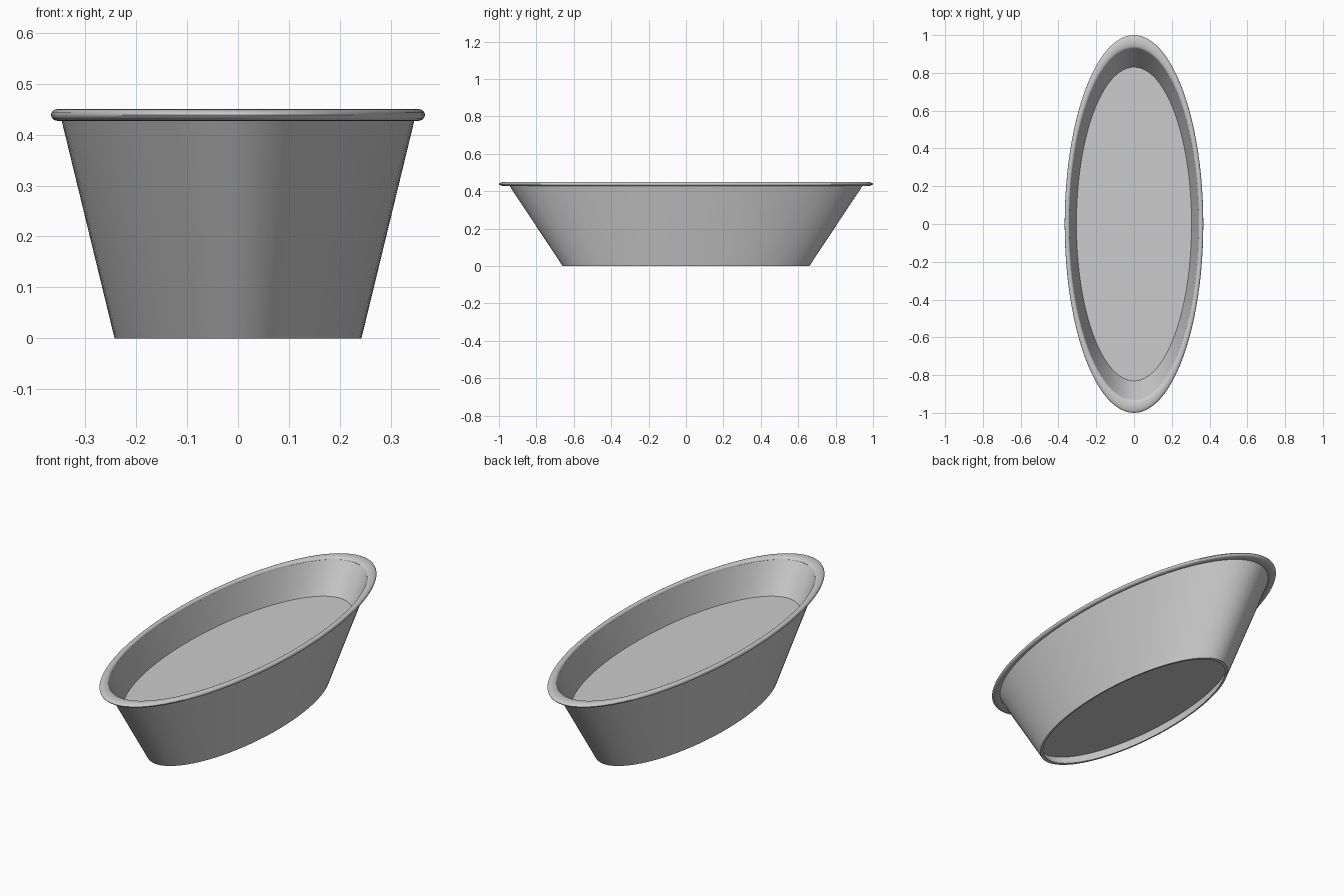
import bpy, bmesh
from math import sin, cos, pi, radians

SEGMENTS = 96
OVAL = 0.367  # width relative to length

cube = bpy.data.objects.get("Cube")
if cube:
    bpy.data.objects.remove(cube)

grey = bpy.data.materials.new("plain grey")
grey.use_nodes = True
colour = (0.6, 0.6, 0.6, 1)
grey.diffuse_color = colour
grey.node_tree.nodes["Principled BSDF"].inputs["Base Color"].default_value = colour


def oval_lathe(name, profile, closed):
    """Sweep (half length, z) points round an oval; open profiles get capped ends."""
    bm = bmesh.new()
    rings = []
    for r, z in profile:
        angles = [2 * pi * i / SEGMENTS for i in range(SEGMENTS)]
        rings.append([bm.verts.new((r * OVAL * cos(a), r * sin(a), z)) for a in angles])
    pairs = list(zip(rings, rings[1:]))
    if closed:
        pairs.append((rings[-1], rings[0]))
    else:
        bm.faces.new(rings[0])
        bm.faces.new(rings[-1])
    for low, high in pairs:
        for i in range(SEGMENTS):
            j = (i + 1) % SEGMENTS
            bm.faces.new((low[i], low[j], high[j], high[i]))
    bmesh.ops.recalc_face_normals(bm, faces=bm.faces)
    mesh = bpy.data.meshes.new(name)
    bm.to_mesh(mesh)
    bm.free()
    mesh.materials.append(grey)
    obj = bpy.data.objects.new(name, mesh)
    bpy.context.collection.objects.link(obj)
    bpy.ops.object.select_all(action='DESELECT')
    obj.select_set(True)
    bpy.context.view_layer.objects.active = obj
    bpy.ops.object.shade_smooth_by_angle(angle=radians(35))
    return obj


# Flared wall, open at both ends
oval_lathe("tub_wall", [(0.66, 0), (0.95, 0.438), (0.93, 0.438), (0.64, 0)], True)

# Thick floor, recessed above the foot of the wall
oval_lathe("tub_floor", [(0.685, 0.05), (0.84, 0.288)], False)

# Rolled rim
rim = [(0.965 + 0.035 * cos(2 * pi * k / 16), 0.4385 + 0.0115 * sin(2 * pi * k / 16))
       for k in range(16)]
oval_lathe("tub_rim", rim, True)
